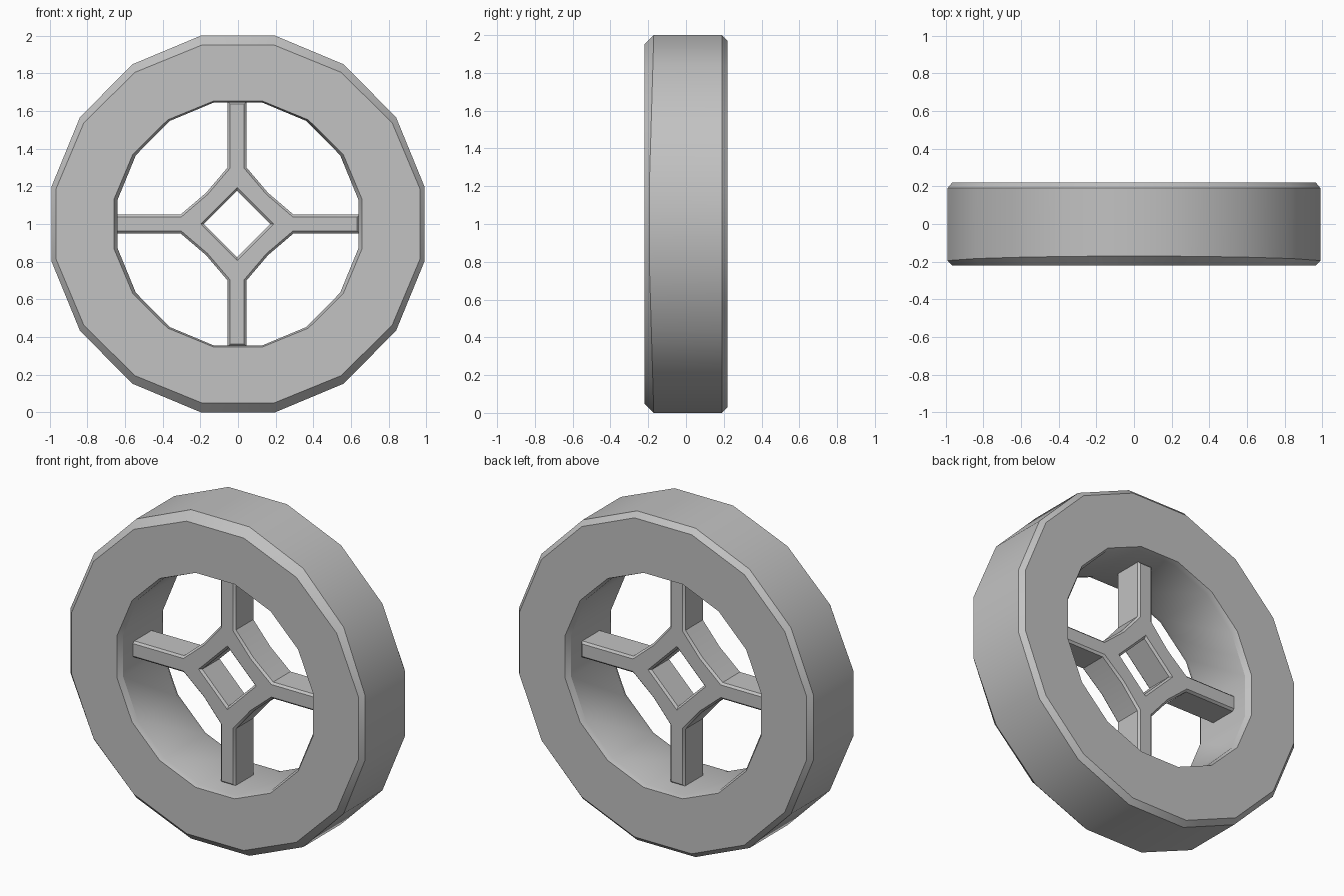
import bpy, bmesh, math
from math import sin, cos, pi, radians

cube = bpy.data.objects.get("Cube")
if cube:
    bpy.data.objects.remove(cube, do_unlink=True)

# Single plain grey
grey = bpy.data.materials.new("plain_grey")
grey.use_nodes = True
colour = (0.54, 0.54, 0.54, 1)
grey.diffuse_color = colour
grey.node_tree.nodes["Principled BSDF"].inputs["Base Color"].default_value = colour


def finish(bm, name):
    """Turn a bmesh into a shaded, coloured object centred at wheel height."""
    bmesh.ops.recalc_face_normals(bm, faces=bm.faces)
    mesh = bpy.data.meshes.new(name)
    bm.to_mesh(mesh)
    bm.free()
    mesh.materials.append(grey)
    obj = bpy.data.objects.new(name, mesh)
    obj.location.z = 1
    bpy.context.collection.objects.link(obj)
    bpy.ops.object.select_all(action='DESELECT')
    bpy.context.view_layer.objects.active = obj
    obj.select_set(True)
    bpy.ops.object.shade_smooth_by_angle(angle=radians(30))
    return obj


# Rim: chamfered section swept round sixteen sides, flat at the bottom
SIDES = 16
OUTER = 1 / cos(pi / SIDES)
HALF = 0.22
bm = bmesh.new()
rings = []
for i in range(SIDES):
    a = (i + 0.5) * 2 * pi / SIDES
    front_cut = 0.02 + 0.03 * abs(sin(a))
    # (x radius, z radius, y) round the section; the tread chamfer varies
    section = [
        (0.99 * OUTER, OUTER, -HALF + front_cut),
        (0.965 * OUTER, 0.95 * OUTER, -HALF),
        (0.672, 0.665, -HALF),
        (0.652, 0.658, -HALF + 0.03),
        (0.652, 0.658, HALF - 0.03),
        (0.672, 0.665, HALF),
        (0.965 * OUTER, 0.97 * OUTER, HALF),
        (0.99 * OUTER, OUTER, HALF - 0.03),
    ]
    rings.append([bm.verts.new((rx * cos(a), y, rz * sin(a))) for rx, rz, y in section])
for i, ring in enumerate(rings):
    nxt = rings[(i + 1) % SIDES]
    for j in range(len(ring)):
        k = (j + 1) % len(ring)
        bm.faces.new((ring[j], ring[k], nxt[k], nxt[j]))
finish(bm, "rim")

# Hub and spokes: one quarter outline turned four times, with a diamond hole
DEPTH = 0.095
SHIFT = -0.005
quarter = [(0.65, 0.05), (0.30, 0.05), (0.165, 0.165), (0.05, 0.30), (0.05, 0.65)]
outline, hole = [], []
for turn in range(4):
    a = turn * pi / 2
    c, s = cos(a), sin(a)
    outline += [(x * c - z * s, x * s + z * c) for x, z in quarter]
    hole.append((0.177 * c, 0.177 * s))

bm = bmesh.new()
edges = []
for loop in (outline, hole):
    verts = [bm.verts.new((x + SHIFT, -DEPTH, z)) for x, z in loop]
    edges += [bm.edges.new((verts[i - 1], verts[i])) for i in range(len(verts))]
bmesh.ops.triangle_fill(bm, edges=edges, use_beauty=True, normal=(0, -1, 0))
bmesh.ops.dissolve_limit(bm, angle_limit=0.01, verts=bm.verts, edges=bm.edges)
extruded = bmesh.ops.extrude_face_region(bm, geom=bm.faces[:], use_keep_orig=True)
moved = [g for g in extruded["geom"] if isinstance(g, bmesh.types.BMVert)]
bmesh.ops.translate(bm, verts=moved, vec=(0, 2 * DEPTH, 0))
bmesh.ops.recalc_face_normals(bm, faces=bm.faces)

# Narrow chamfer round the front and back outlines
borders = [e for e in bm.edges
           if abs(e.verts[0].co.y - e.verts[1].co.y) < 1e-5
           and len(e.link_faces) == 2 and e.calc_face_angle() > 1]
bmesh.ops.bevel(bm, geom=borders, offset=0.012, segments=1, affect='EDGES')
finish(bm, "hub_and_spokes")
